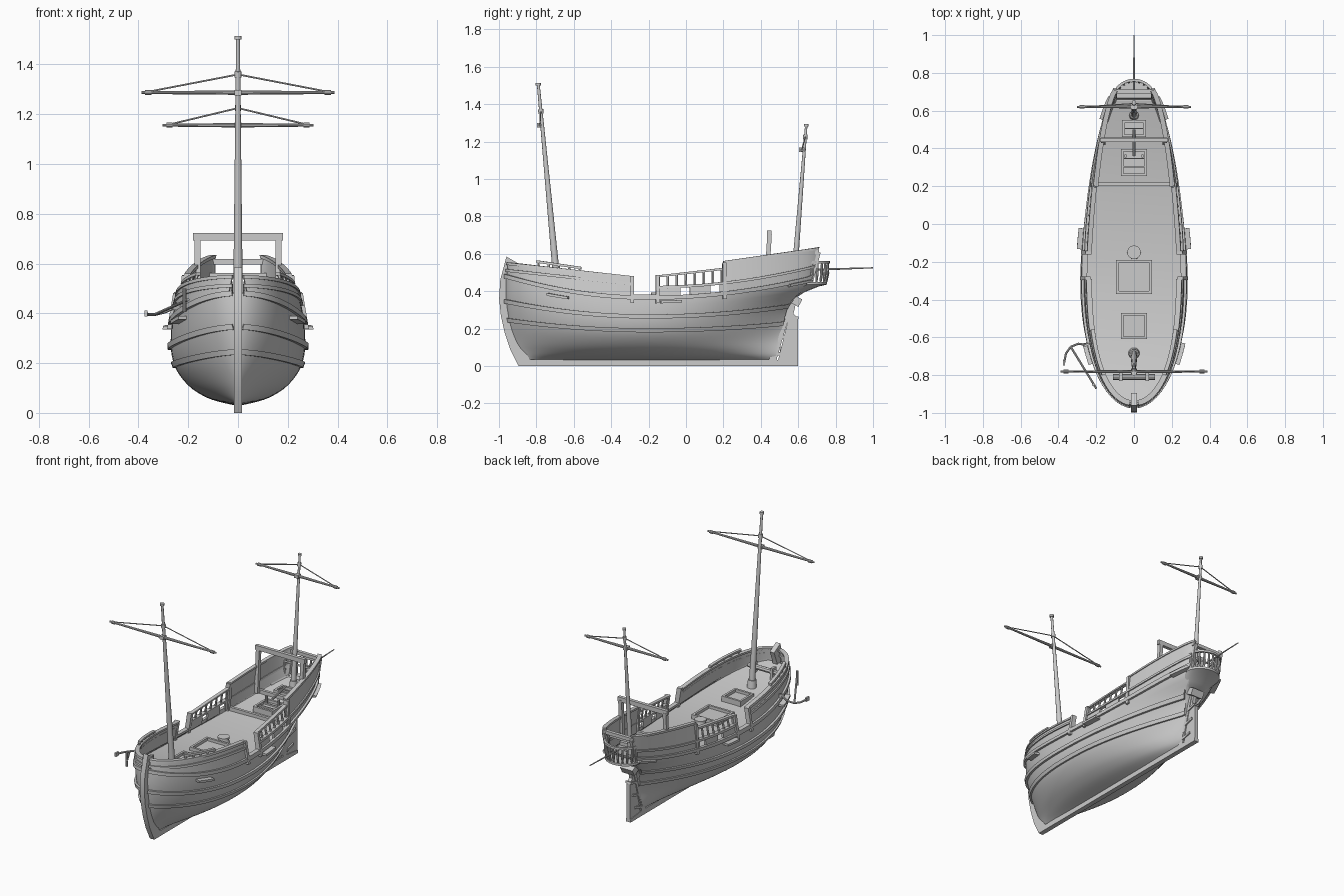
import bpy, bmesh, math
from mathutils import Vector, Matrix

if "Cube" in bpy.data.objects:
    bpy.data.objects.remove(bpy.data.objects["Cube"])

# ---------- helpers ----------
def curve(pts):
    """Smooth interpolation through (t, value) pairs."""
    m = []
    for i in range(len(pts)):
        a, b = pts[max(i - 1, 0)], pts[min(i + 1, len(pts) - 1)]
        m.append((b[1] - a[1]) / (b[0] - a[0]))
    def f(t):
        t = min(max(t, pts[0][0]), pts[-1][0])
        i = 0
        while i < len(pts) - 2 and t > pts[i + 1][0]:
            i += 1
        h = pts[i + 1][0] - pts[i][0]
        u = (t - pts[i][0]) / h
        return ((2*u**3 - 3*u*u + 1) * pts[i][1] + (u**3 - 2*u*u + u) * h * m[i]
                + (3*u*u - 2*u**3) * pts[i + 1][1] + (u**3 - u*u) * h * m[i + 1])
    return f

def line(y0, z0, y1, z1):
    return lambda y: z0 + (z1 - z0) * (y - y0) / (y1 - y0)

def finish(name, bm, mirror=False, smooth=35):
    bmesh.ops.recalc_face_normals(bm, faces=bm.faces)
    me = bpy.data.meshes.new(name)
    bm.to_mesh(me)
    bm.free()
    ob = bpy.data.objects.new(name, me)
    bpy.context.collection.objects.link(ob)
    if mirror:
        ob.modifiers.new("mirror", 'MIRROR').merge_threshold = 0.0005
    bpy.ops.object.select_all(action='DESELECT')
    ob.select_set(True)
    bpy.context.view_layer.objects.active = ob
    bpy.ops.object.shade_smooth_by_angle(angle=math.radians(smooth))
    return ob

def rod(bm, a, b, r1, r2=None, n=10):
    a, b = Vector(a), Vector(b)
    d = b - a
    mat = Matrix.Translation((a + b) / 2) @ d.to_track_quat('Z', 'Y').to_matrix().to_4x4()
    bmesh.ops.create_cone(bm, cap_ends=True, segments=n, radius1=r1, radius2=r1 if r2 is None else r2,
                          depth=d.length, matrix=mat)

def box(bm, c, s, rot=(0, 0, 0)):
    mat = Matrix.Translation(c)
    for ang, ax in zip(rot, 'XYZ'):
        mat = mat @ Matrix.Rotation(ang, 4, ax)
    bmesh.ops.create_cube(bm, size=1, matrix=mat @ Matrix.Diagonal((*s, 1)))

def rings(bm, loops, closed=True, caps=True):
    vs = [[bm.verts.new(p) for p in lp] for lp in loops]
    k = len(vs[0])
    for a, b in zip(vs, vs[1:]):
        for j in range(k if closed else k - 1):
            bm.faces.new((a[j], a[(j + 1) % k], b[(j + 1) % k], b[j]))
    if caps:
        bm.faces.new(vs[0])
        bm.faces.new(vs[-1])

def prism(name, yz, half):
    bm = bmesh.new()
    rings(bm, [[(x, y, z) for y, z in yz] for x in (-half, half)])
    return finish(name, bm, smooth=25)

# ---------- hull form ----------
def rail(y):
    return .365 + (.2 if y < -.2 else .14) * (y + .2) ** 2
def lev(v, y):
    return .03 + v * (rail(y) - .03)
def dk(y):
    return rail(y) - .015
bow_y = curve([(0, -.86), (.03, -.87), (.12, -.915), (.25, -.95), (.4, -.965), (.6, -.95)])
stern_y = curve([(0, .47), (.3, .54), (.36, .575), (.42, .645), (.5, .675), (.63, .71)])
width = curve([(0, .012), (.05, .085), (.1, .13), (.2, .185), (.35, .232), (.5, .258), (.7, .27),
               (1, .265), (1.36, .242), (1.8, .21)])
bow_e = curve([(0, 1), (.4, .7), (1, .5), (1.5, .5)])
stern_e = curve([(0, 1.3), (.5, 1.05), (1, .78), (1.5, .75)])
stern_w = curve([(0, .2), (.3, .06), (.6, .12), (.8, .25), (1, .38), (1.5, .44)])

def hx(y, z):
    v = max((z - .03) / (rail(y) - .03), 0)
    if y < -.3:
        s = min(max((y - bow_y(z)) / (-.3 - bow_y(z)), 0), 1)
        return width(v) * (1 - (1 - s) ** 2.2) ** bow_e(v)
    s = min(max((stern_y(z) - y) / (stern_y(z) + .3), 0), 1)
    w = stern_w(v)
    return width(v) * (w + (1 - w) * (1 - (1 - s) ** 2) ** stern_e(v))

def pt(y, z, off):
    y = min(max(y, bow_y(z) + .002), stern_y(z))
    d = max((hx(y + .004, z) - hx(y - .004, z)) / .008, -.8)
    k = math.hypot(1, d)
    return (max(0, hx(y, z) + off / k), y - off * d / k, z)

def strip(name, y0, y1, lo, hi, tin, tout, n=36):
    """Plank that follows the hull side, on both sides."""
    bm = bmesh.new()
    lps = []
    for i in range(n + 1):
        y = y0 + (y1 - y0) * (i / n) ** (1.8 if y0 < -.9 else 1)
        lps.append([pt(y, f(y), o) for f, o in ((lo, tin), (lo, tout), (hi, tout), (hi, tin))])
    rings(bm, lps)
    return finish(name, bm, True)

# hull shell with closed stern
bm = bmesh.new()
lps = []
for j in range(25):
    v = (j / 24) ** 1.5
    row = []
    for i in range(57):
        s, z = (1 - math.cos(math.pi * i / 56)) / 2, .2
        for _ in range(12):
            y = bow_y(z) + s * (stern_y(z) - bow_y(z))
            z = lev(v, y)
        row.append((hx(y, z), y, z))
    lps.append(row + [(0, y, z)])
rings(bm, lps, closed=False, caps=False)
finish("hull", bm, True, 50)

# deck
bm = bmesh.new()
lps = []
for i in range(41):
    y = -.945 + 1.595 * (1 - math.cos(math.pi * i / 40)) / 2
    x = max(hx(y, dk(y)) - .004, .001)
    lps.append([(-x, y, dk(y)), (0, y, dk(y) + .004), (x, y, dk(y))])
rings(bm, lps, closed=False, caps=False)
finish("deck", bm)

# backbone
prism("stem_post", [(-.86, 0), (-.895, 0), (-.94, .09), (-.97, .18), (-.99, .27), (-.999, .36), (-.993, .46),
                    (-.96, .585), (-.895, .547), (-.925, .47), (-.94, .36), (-.925, .22), (-.88, .1), (-.83, .03)], .016)
prism("keel", [(-.89, 0), (.6, 0), (.6, .02), (.47, .035), (-.86, .035)], .016)
prism("stern_post", [(.44, .02), (.48, .02), (.585, .38), (.55, .38)], .016)
prism("rudder", [(.487, .01), (.6, .01), (.6, .25), (.575, .28), (.6, .39), (.585, .4)], .012)
bm = bmesh.new()
for z in (.07, .16, .25):
    box(bm, (0, .5 + z * .27, z), (.04, .07, .014), (.27, 0, 0))
    rod(bm, (0, .485 + z * .29, z - .02), (0, .495 + z * .29, z + .03), .009)
box(bm, (0, .585, .35), (.09, .06, .045), (-.5, 0, 0))
finish("rudder_fittings", bm)

# wales and rails
for nm, v, t in (("lower_wale", .48, .011), ("middle_wale", .7, .014), ("upper_wale", 1, .014)):
    strip(nm, -.96, .69, lambda y: lev(v, y) - .011, lambda y: lev(v, y) + .011, -.006, t, 60)
up = lambda f, d: (lambda y: f(y) + d)
ftop = line(-.88, .54, -.29, .475)
low = up(rail, .055)
mid = line(-.15, .485, .2, .525)
stop = line(.2, .555, .71, .628)
strip("bow_bulwark", -.955, -.29, rail, ftop, -.012, .002)
strip("bow_bulwark_band", -.96, -.29, up(ftop, -.045), up(ftop, -.03), -.014, .009)
strip("bow_cap_rail", -.96, -.29, up(ftop, -.008), up(ftop, .006), -.02, .008)
for k, (a, b) in enumerate(((-.15, -.03), (.02, .13), (.18, .71))):   # gaps are the gun ports
    strip(f"waist_bulwark_{k}", a, b, up(rail, -.005), low, -.012, .002, 16)
strip("waist_lower_rail", -.15, .7, up(low, -.006), up(low, .008), -.016, .01)
strip("waist_top_rail", -.15, .21, up(mid, -.012), mid, -.016, .008, 12)
strip("quarter_bulwark", .2, .71, low, stop, -.012, .002, 24)
strip("quarter_cap_rail", .2, .715, up(stop, -.007), up(stop, .006), -.018, .008, 24)
strip("forecastle_rail", -.8, -.56, line(-.8, .552, -.56, .517), line(-.8, .565, -.56, .53), -.016, .004, 12)
strip("gangway_sill", -.29, -.15, up(rail, .0), up(rail, .016), -.015, .014, 6)

# rail posts, gangway fenders and channels
def posts(name, ys, lo, hi, r):
    bm = bmesh.new()
    for y in ys:
        rod(bm, pt(y, lo(y), -.005), pt(y, hi(y), -.005), r, n=6)
    finish(name, bm, True)
posts("waist_balusters", [-.145 + i * .048 for i in range(8)], low, up(mid, -.005), .007)
posts("forecastle_posts", [-.79 + i * .055 for i in range(5)], ftop, line(-.8, .56, -.56, .525), .007)
for nm, y, h in (("fore_fender", -.287, .115), ("aft_fender", -.152, .12), ("quarter_fender", .205, .165)):
    strip(nm, y - .01, y + .01, up(rail, -.03), up(rail, h), -.014, .017, 2)
for nm, y, v, w in (("fore_channel", -.68, .9, .035), ("main_channel", -.08, .93, .04), ("stern_channel", .6, .97, .035)):
    strip(nm, y - .055, y + .055, lambda q: lev(v, q) - .007,
          lambda q: lev(v, q) + .007, -.01, w, 6)

# stern balcony: rounded counter, floor, balusters, rail
def half_oval(rx, ry, z, y0=.645):
    return [(rx * math.cos(a), y0 + ry * math.sin(a), z) for a in [math.pi * i / 20 for i in range(21)]]
bm = bmesh.new()
rings(bm, [half_oval(.05, .01, .36, .57), half_oval(.09, .045, .395, .59), half_oval(.112, .085, .425, .625),
           half_oval(.118, .108, .435), half_oval(.118, .108, .45)])
finish("balcony_base", bm)
bm = bmesh.new()
rings(bm, [half_oval(.108, .11, .548), half_oval(.122, .124, .548), half_oval(.122, .124, .562),
           half_oval(.108, .11, .562), half_oval(.108, .11, .548)], caps=False)
finish("balcony_rail", bm)
bm = bmesh.new()
for i in range(13):
    a = math.pi * i / 12
    p = lambda r, z: (r * math.cos(a), .645 + r * math.sin(a), z)
    rod(bm, p(.106, .45), p(.112, .495), .005, .009, 8)
    rod(bm, p(.112, .495), p(.115, .55), .009, .005, 8)
finish("balcony_balusters", bm)
bm = bmesh.new()
rod(bm, (0, .7, .515), (0, 1, .525), .006, .003)
finish("stern_boom", bm)
bm = bmesh.new()
box(bm, (0, .7, .608), (.23, .022, .022))
for x in (-.1, .1):
    box(bm, (x, .69, .53), (.02, .02, .16), (-.25, 0, 0))
finish("taffrail", bm)

# gallows frame and deck beams
bm = bmesh.new()
box(bm, (0, .445, .708), (.36, .022, .03))
for x in (-.162, .162):
    box(bm, (x, .438, .56), (.024, .024, .29), (-.06, 0, 0))
finish("gallows_frame", bm)
bm = bmesh.new()
for y in (.21, .45):
    box(bm, (0, y, dk(y) + .012), (2 * hx(y, rail(y)) - .03, .018, .024))
finish("deck_beams", bm)

# masts with yards and bridles
def mast(name, base, top, r, yard_z, half, bridle_z):
    a, b = Vector(base), Vector(top)
    at = lambda z: a + (b - a) * (z - a.z) / (b.z - a.z)
    bm = bmesh.new()
    rod(bm, a, b, r, r * .38, 16)
    rod(bm, a, at(a.z + .05), r * 1.5, r * 1.3, 16)
    rod(bm, b - Vector((0, 0, .008)), b + Vector((0, 0, .006)), r * .7, n=12)
    rod(bm, at(bridle_z - .012), at(bridle_z + .012), r * .7, n=12)
    finish(name + "_mast", bm)
    c = at(yard_z) + Vector((0, -.012, 0))
    bm = bmesh.new()
    for s in (-1, 1):
        e = c + Vector((s * half, 0, 0))
        q = c + Vector((s * (half - .04), 0, 0))
        rod(bm, c, e, .009, .0055)
        rod(bm, q, q + Vector((s * .025, 0, 0)), .010)
        rod(bm, at(bridle_z), q + Vector((0, 0, .006)), .0035, n=6)
    box(bm, c, (.03, .03, .022))
    finish(name + "_yard", bm)
mast("fore", (0, -.685, dk(-.685)), (0, -.79, 1.508), .02, 1.287, .388, 1.36)
mast("mizzen", (0, .575, dk(.575)), (0, .643, 1.288), .017, 1.156, .303, 1.225)

# hatches
def hatch(name, y, w, l, bars):
    z = dk(y)
    bm = bmesh.new()
    for s in (-1, 1):
        box(bm, (s * w / 2, y, z + .012), (.014, l + .014, .036))
        box(bm, (0, y + s * l / 2, z + .012), (w, .014, .036))
    box(bm, (0, y, z + .006), (w, l, .012))
    for i in range(bars):
        box(bm, (0, y + l * ((i + 1) / (bars + 1) - .5), z + .02), (w, .006, .01))
    finish(name, bm)
hatch("main_hatch", -.28, .175, .165, 0)
hatch("fore_hatch", -.54, .125, .125, 0)
hatch("companion_hatch", .325, .125, .13, 2)
hatch("stern_hatch", .505, .115, .075, 1)

# capstan, windlass, tiller
bm = bmesh.new()
z = dk(-.15)
rod(bm, (0, -.15, z), (0, -.15, z + .03), .037, .03, 20)
rod(bm, (0, -.15, z + .03), (0, -.15, z + .042), .036, n=20)
finish("capstan", bm)
bm = bmesh.new()
z = dk(-.81)
rod(bm, (-.11, -.81, z + .045), (.11, -.81, z + .045), .016, n=8)
for x in (-.07, .07):
    box(bm, (x, -.81, z + .035), (.018, .04, .08))
finish("windlass", bm)
bm = bmesh.new()
rod(bm, (0, .36, dk(.36) + .05), (0, .5, dk(.5) + .055), .007)
for x in (-.045, .045):
    rod(bm, (x, .36, dk(.36)), (x, .36, dk(.36) + .06), .009)
finish("tiller", bm)

# anchor slung on the port bow
bm = bmesh.new()
crown, ring = Vector((-.335, -.65, .395)), Vector((-.2, -.87, .455))
rod(bm, crown, ring, .006)
rod(bm, ring + Vector((-.015, .02, -.05)), ring + Vector((-.015, .02, .045)), .008)
arms = [(-.25, -.64, .425), (-.295, -.634, .405), crown, (-.36, -.685, .395), (-.37, -.735, .4)]
for a, b in zip(arms, arms[1:]):
    rod(bm, a, b, .006)
box(bm, arms[0], (.03, .012, .024), (0, 0, .5))
box(bm, arms[-1], (.012, .03, .024))
finish("anchor", bm)
